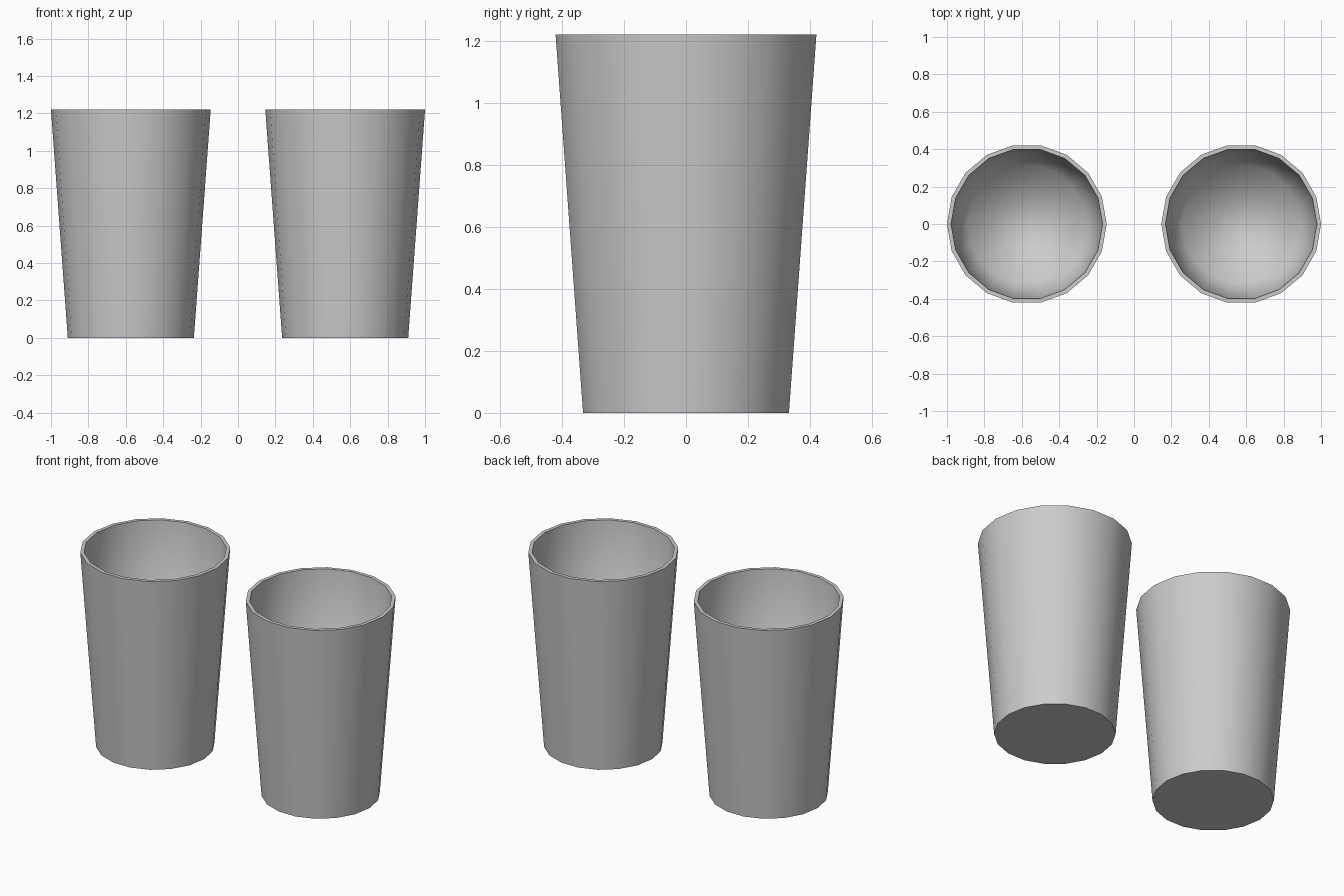
import bpy, bmesh
from math import cos, sin, tau

if "Cube" in bpy.data.objects:
    bpy.data.objects.remove(bpy.data.objects["Cube"])

SIDES = 18


def make_cup(name, x):
    bm = bmesh.new()
    # Profile rings (radius, height): outer base, outer rim, inner rim, inner floor
    profile = [(0.337, 0.0), (0.427, 1.22), (0.405, 1.22), (0.317, 0.02)]
    rings = [[bm.verts.new((r * cos(tau * i / SIDES), r * sin(tau * i / SIDES), z))
              for i in range(SIDES)] for r, z in profile]

    # Walls and rim
    for low, high in zip(rings, rings[1:]):
        for i in range(SIDES):
            j = (i + 1) % SIDES
            bm.faces.new((low[i], low[j], high[j], high[i]))

    # Underside and inner floor
    bm.faces.new(rings[0][::-1])
    bm.faces.new(rings[-1])

    # Smooth shading, crisp at the base and rim, soft where wall meets floor
    for f in bm.faces:
        f.smooth = True
    for ring in rings[:3]:
        for i in range(SIDES):
            bm.edges.get((ring[i], ring[(i + 1) % SIDES])).smooth = False
    bmesh.ops.recalc_face_normals(bm, faces=bm.faces[:])

    mesh = bpy.data.meshes.new(name)
    bm.to_mesh(mesh)
    bm.free()
    cup = bpy.data.objects.new(name, mesh)
    cup.location.x = x
    bpy.context.collection.objects.link(cup)


# Pair of matching cups
make_cup("left_cup", -0.573)
make_cup("right_cup", 0.573)
